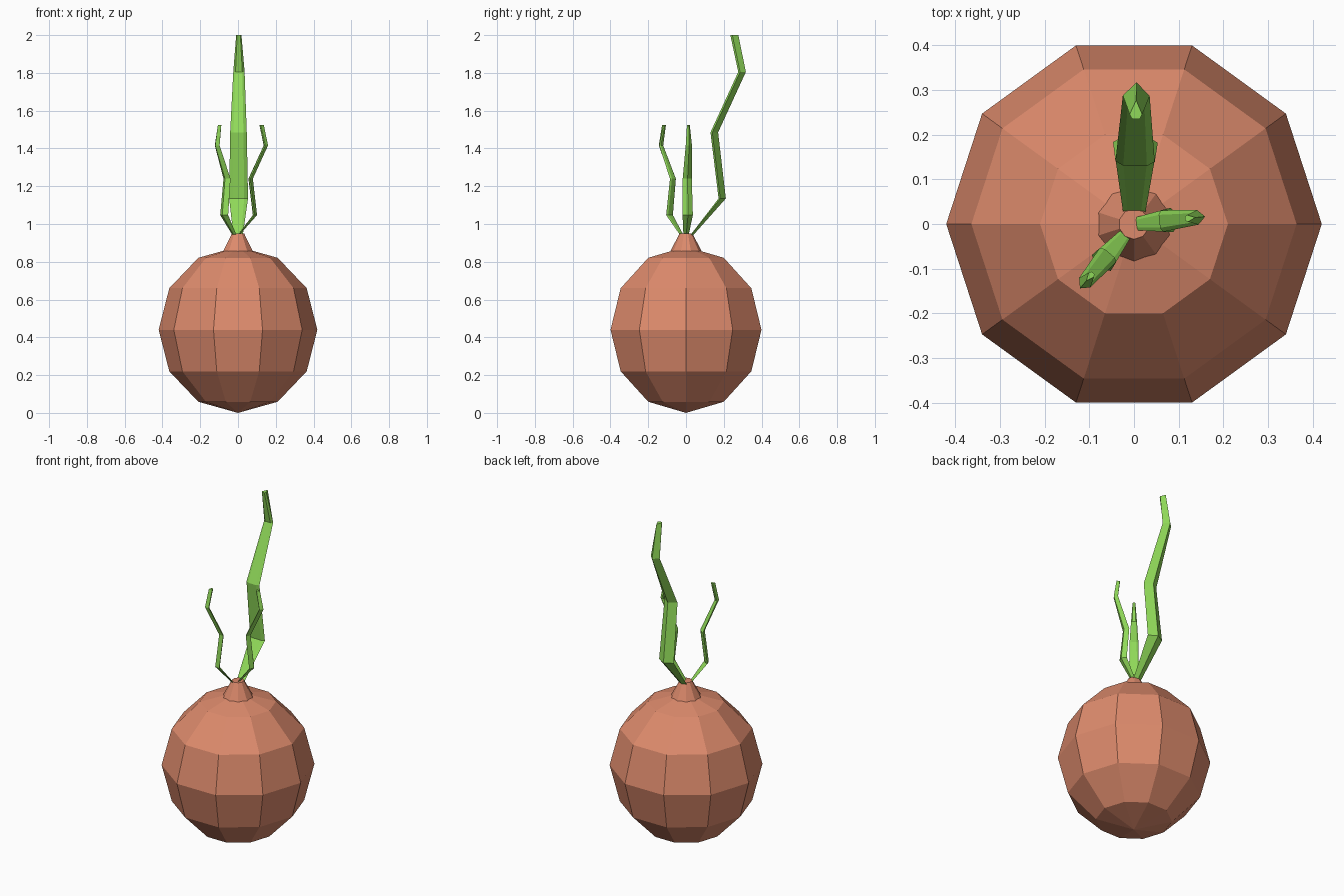
import bpy, bmesh, math
from mathutils import Matrix, Vector

cube = bpy.data.objects.get("Cube")
if cube:
    bpy.data.objects.remove(cube, do_unlink=True)


def make_material(name, rgb):
    mat = bpy.data.materials.new(name)
    mat.use_nodes = True
    mat.diffuse_color = (*rgb, 1)
    mat.node_tree.nodes["Principled BSDF"].inputs["Base Color"].default_value = (*rgb, 1)
    return mat


skin = make_material("bulb brown", (0.72, 0.255, 0.15))
green = make_material("leaf green", (0.28, 0.70, 0.10))


def loft(name, rings, mat):
    """Bridge a stack of point rings with quads and close both ends."""
    bm = bmesh.new()
    loops = [[bm.verts.new(p) for p in ring] for ring in rings]
    n = len(loops[0])
    for low, high in zip(loops, loops[1:]):
        for i in range(n):
            j = (i + 1) % n
            bm.faces.new((low[i], low[j], high[j], high[i]))
    bm.faces.new(loops[0])
    bm.faces.new(loops[-1])
    bmesh.ops.remove_doubles(bm, verts=bm.verts, dist=1e-5)
    bmesh.ops.recalc_face_normals(bm, faces=bm.faces)
    mesh = bpy.data.meshes.new(name)
    bm.to_mesh(mesh)
    bm.free()
    mesh.materials.append(mat)
    obj = bpy.data.objects.new(name, mesh)
    bpy.context.collection.objects.link(obj)
    return obj


def decagon(radius, z):
    angles = [math.pi / 2 + i * math.tau / 10 for i in range(10)]
    return [(radius * math.cos(a), radius * math.sin(a), z) for a in angles]


# Round bulb: a ten-sided sphere with six bands
bm = bmesh.new()
bmesh.ops.create_uvsphere(bm, u_segments=10, v_segments=6, radius=1)
turn = Matrix.Rotation(math.pi / 2, 4, "Z")
bmesh.ops.transform(bm, verts=bm.verts,
                    matrix=Matrix.Translation((0, 0, 0.44)) @ Matrix.Diagonal((0.42, 0.42, 0.44, 1)) @ turn)
bulb_mesh = bpy.data.meshes.new("bulb")
bm.to_mesh(bulb_mesh)
bm.free()
bulb_mesh.materials.append(skin)
bpy.context.collection.objects.link(bpy.data.objects.new("bulb", bulb_mesh))

# Short tapered neck
loft("neck", [decagon(0.087, 0.848), decagon(0.034, 0.95)], skin)

# Leaf section: flat inside, pointed outside (sideways, outward)
SECTION = [(-0.6, -0.5), (0.6, -0.5), (1, -0.25), (0, 0.5), (-1, -0.25)]
# Leaf joints: outward offset, height, half width, depth
JOINTS = [(0, 0, 0.025, 0.015), (0.162, 0.195, 0.05, 0.038), (0.12, 0.545, 0.044, 0.04),
          (0.267, 0.865, 0.03, 0.04), (0.226, 1.06, 0.014, 0.042)]


def leaf(name, heading, base, scale):
    rot = Matrix.Rotation(math.radians(heading - 90), 3, "Z")
    rings = [[rot @ Vector((sx * w * scale, base + (out + sy * d) * scale, 0.94 + z * scale))
              for sx, sy in SECTION] for out, z, w, d in JOINTS]
    return loft(name, rings, green)


leaf("tall_leaf", 89, 0.03, 1)
leaf("left_leaf", 6, 0.002, 0.55)
leaf("right_leaf", 230, 0.03, 0.55)
